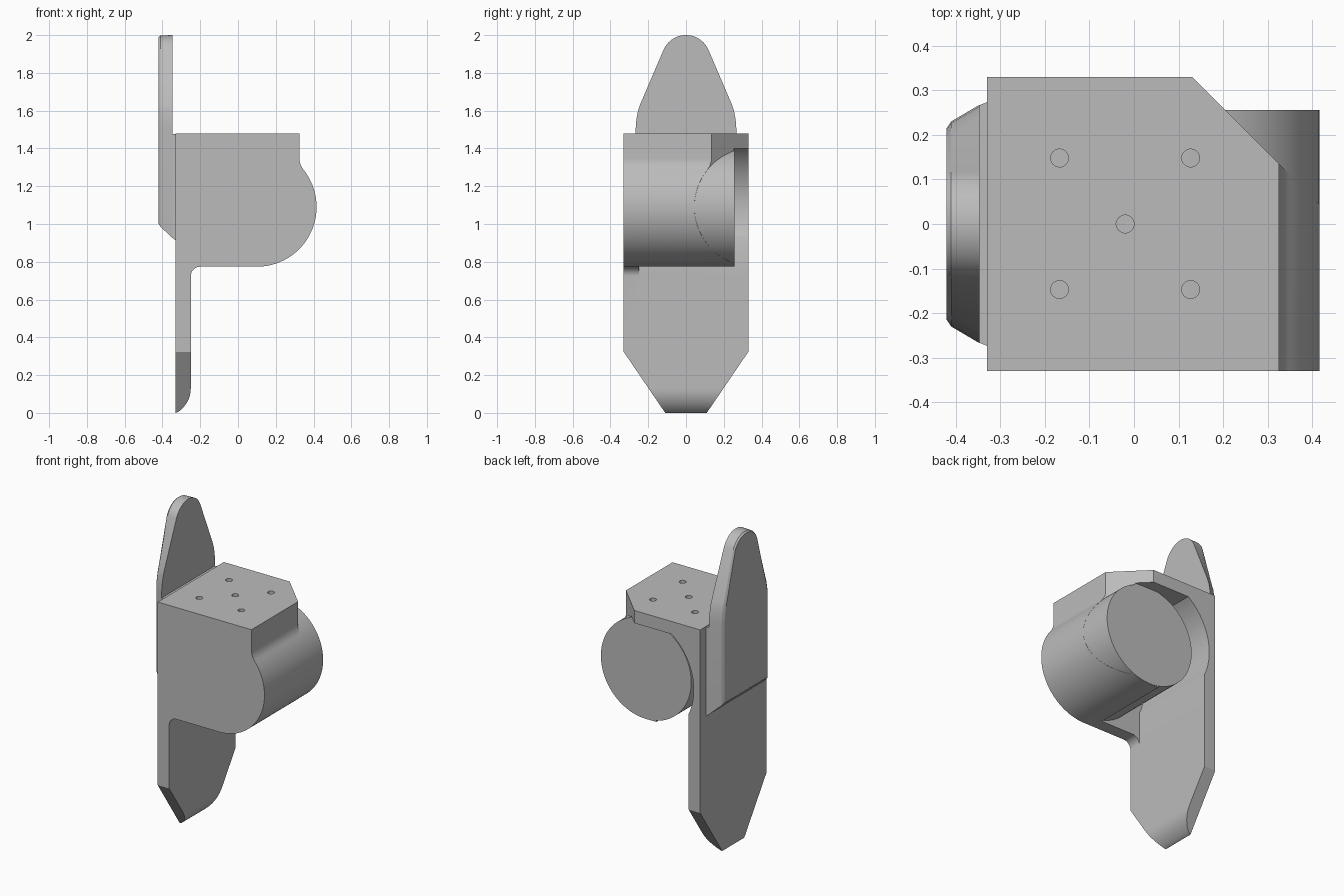
import bpy, bmesh
from math import sin, cos, pi, radians, sqrt, atan2

if "Cube" in bpy.data.objects:
    bpy.data.objects.remove(bpy.data.objects["Cube"], do_unlink=True)

grey = bpy.data.materials.new("plain grey")
grey.use_nodes = True
COLOUR = (0.5, 0.5, 0.5, 1)
grey.diffuse_color = COLOUR
grey.node_tree.nodes["Principled BSDF"].inputs["Base Color"].default_value = COLOUR


def arc(cx, cy, r, start, end, n):
    """Points on an arc, angles in degrees."""
    steps = [radians(start + (end - start) * i / n) for i in range(n + 1)]
    return [(cx + r * cos(t), cy + r * sin(t)) for t in steps]


def loft(name, rings):
    """Closed solid through rings of equal point count."""
    bm = bmesh.new()
    loops = [[bm.verts.new(p) for p in ring] for ring in rings]
    n = len(loops[0])
    for a, b in zip(loops, loops[1:]):
        for i in range(n):
            j = (i + 1) % n
            bm.faces.new((a[i], a[j], b[j], b[i]))
    bm.faces.new(loops[0][::-1])
    bm.faces.new(loops[-1])
    bmesh.ops.recalc_face_normals(bm, faces=bm.faces)
    mesh = bpy.data.meshes.new(name)
    bm.to_mesh(mesh)
    bm.free()
    mesh.materials.append(grey)
    obj = bpy.data.objects.new(name, mesh)
    bpy.context.collection.objects.link(obj)
    return obj


def prism(name, pts, axis, lo, hi):
    place = {"x": lambda p, d: (d, p[0], p[1]),
             "y": lambda p, d: (p[0], d, p[1]),
             "z": lambda p, d: (p[0], p[1], d)}[axis]
    return loft(name, [[place(p, d) for p in pts] for d in (lo, hi)])


def cut(target, cutters):
    for c in cutters:
        mod = target.modifiers.new("cut", "BOOLEAN")
        mod.operation, mod.solver, mod.object = "DIFFERENCE", "EXACT", c
    bpy.context.view_layer.update()
    graph = bpy.context.evaluated_depsgraph_get()
    mesh = bpy.data.meshes.new_from_object(target.evaluated_get(graph))
    target.modifiers.clear()
    target.data = mesh
    for c in cutters:
        bpy.data.objects.remove(c, do_unlink=True)


def smooth(obj):
    bpy.ops.object.select_all(action="DESELECT")
    obj.select_set(True)
    bpy.context.view_layer.objects.active = obj
    bpy.ops.object.shade_smooth_by_angle(angle=radians(25))


# Main dimensions
LEFT, FACE, RIGHT = -0.33, -0.25, 0.325      # plate back, plate face, block side
HALF, TOP = 0.33, 1.48                       # half depth, block top
BX, BZ, BR, BACK = 0.1, 1.09, 0.316, 0.256   # barrel centre, radius, rear end
GAP, LEDGE = 0.385, 1.40                     # clearance radius, ledge height

# Body: back plate, block and front web share one profile
fr = 0.1
fx = RIGHT + fr
fz = BZ + sqrt((BR + fr) ** 2 - (fx - BX) ** 2)
lean = atan2(fz - BZ, fx - BX) * 180 / pi
profile = [(LEFT, 0), (LEFT, TOP), (RIGHT, TOP)]
profile += arc(fx, fz, fr, 180, 180 + lean, 8)
profile += arc(BX, BZ, BR, lean, -90, 40)[1:]
profile += arc(FACE + 0.05, 0.724, 0.05, 90, 180, 8)
profile += arc(FACE - 0.15, 0.13, 0.15, 0, -58, 10)
body = prism("body", profile, "y", -HALF, HALF)

# Clearance behind the barrel, the wide rear recess and the corner bevel
phi = atan2(LEDGE - BZ, -sqrt(GAP ** 2 - (LEDGE - BZ) ** 2)) * 180 / pi
psi = 180 + atan2(sqrt(GAP ** 2 - (FACE - BX) ** 2), BX - FACE) * 180 / pi
hollow = arc(BX, BZ, GAP, phi, psi, 32) + [(FACE, 0.7)]
cutters = [
    prism("gap_cutter", hollow + [(0.03, 0.7), (0.03, LEDGE)], "y", -0.25, BACK),
    prism("recess_cutter", hollow + [(0.6, 0.7), (0.6, LEDGE)], "y", BACK - 0.002, 0.4),
    prism("bevel_cutter", [(0.06, 0.4), (0.6, 0.4), (0.6, -0.14)], "z", 0.5, 1.6),
]

# Tapered foot of the plate
for s in (-1, 1):
    tri = [(s * 0.42, 0.456), (s * 0.042, -0.1), (s * 0.42, -0.1)]
    cutters.append(prism("taper_cutter", tri, "x", -0.5, 0))

# Five mounting holes
for x, y in ((-0.167, 0.148), (0.127, 0.148), (-0.02, 0), (-0.167, -0.147), (0.127, -0.147)):
    cutters.append(prism("hole_cutter", arc(x, y, 0.02, 0, 348.75, 31), "z", TOP - 0.08, TOP + 0.1))
cut(body, cutters)

# Barrel
barrel = prism("barrel", arc(BX, BZ, BR - 0.0005, 0, 356.25, 95), "y", -HALF + 0.001, BACK)


# Upright tongue on the back of the plate
def tongue_ring(x, w, z0, r):
    half = [(w, z0), (w, 1.5), (w - 0.004, 1.55), (w - 0.013, 1.6), (w - 0.025, 1.635)]
    half += arc(0, 2 - 0.13, r, 24, 90, 10)
    return [(x, y, z) for y, z in half + [(-y, z) for y, z in half[-2::-1]]]


tongue = loft("tongue", [tongue_ring(-0.347, 0.267, 0.926, 0.13),
                         tongue_ring(-0.41, 0.23, 0.985, 0.128),
                         tongue_ring(-0.42, 0.215, 1.0, 0.12)])
pad = loft("tongue_pad", [[(x, s * w, z) for s, z in ((-1, b), (1, b), (1, TOP - 0.004), (-1, TOP - 0.004))]
                          for x, w, b in ((LEFT + 0.002, 0.274, 0.911), (-0.3475, 0.266, 0.927))])

for part in (body, barrel, tongue, pad):
    smooth(part)
